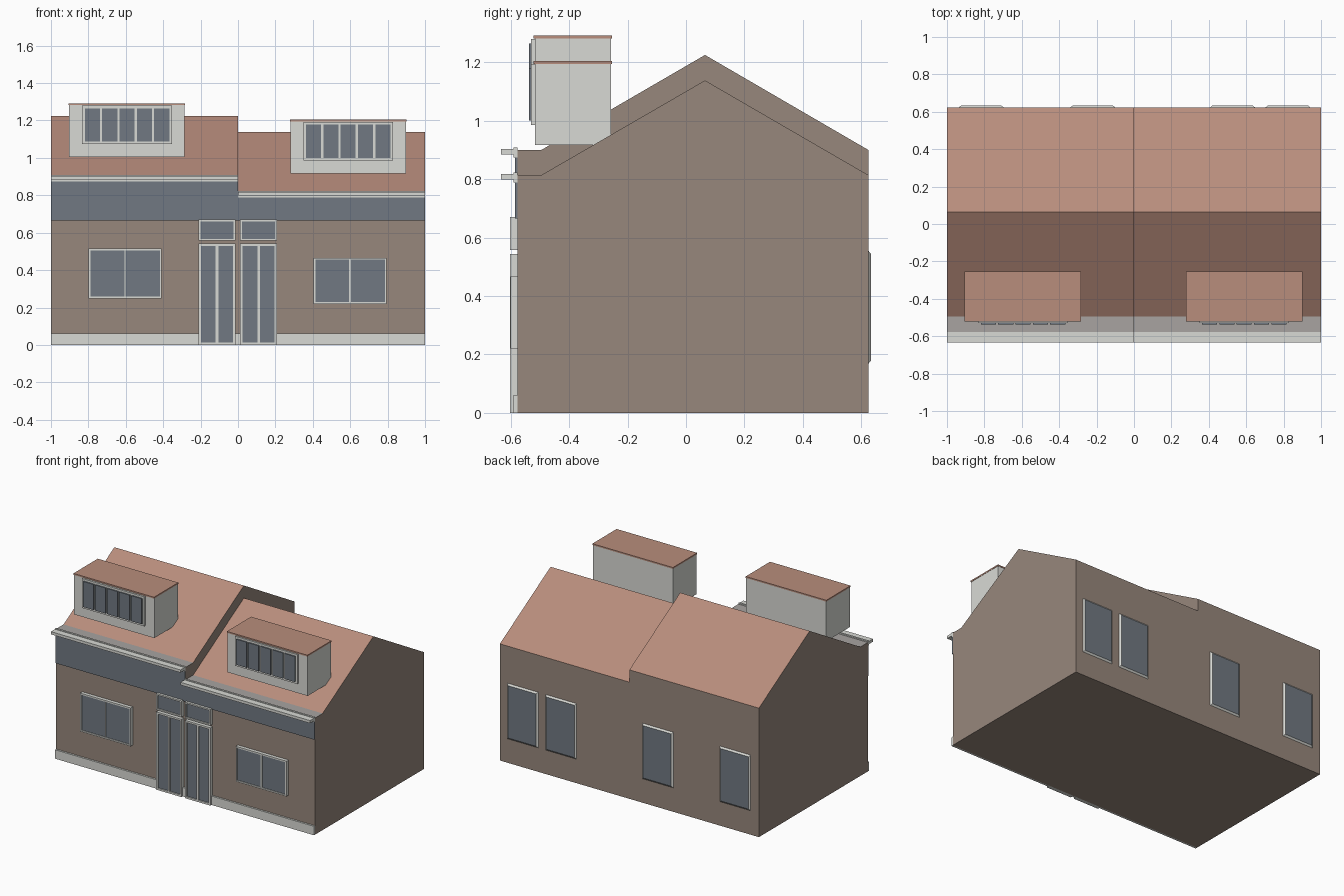
import bpy, bmesh

if "Cube" in bpy.data.objects:
    bpy.data.objects.remove(bpy.data.objects["Cube"])


def linear(c):
    c /= 255
    return c / 12.92 if c <= 0.04045 else ((c + 0.055) / 1.055) ** 2.4


def material(name, r, g, b):
    m = bpy.data.materials.new(name)
    m.diffuse_color = (linear(r), linear(g), linear(b), 1)
    m.use_nodes = True
    m.node_tree.nodes["Principled BSDF"].inputs["Base Color"].default_value = m.diffuse_color
    return m


BRICK = material("brick", 151, 135, 124)
TILE = material("roof tile", 184, 141, 124)
WHITE = material("white trim", 217, 218, 213)
GLASS = material("slate blue", 113, 121, 130)
LEAD = material("grey lead", 168, 164, 161)


def finish(name, bm, *mats):
    bmesh.ops.recalc_face_normals(bm, faces=bm.faces)
    mesh = bpy.data.meshes.new(name)
    bm.to_mesh(mesh)
    bm.free()
    for m in mats:
        mesh.materials.append(m)
    ob = bpy.data.objects.new(name, mesh)
    bpy.context.collection.objects.link(ob)
    return ob


def add_box(bm, x0, x1, y0, y1, z0, z1):
    vs = bmesh.ops.create_cube(bm, size=1)["verts"]
    for v in vs:
        v.co = (x0 if v.co.x < 0 else x1, y0 if v.co.y < 0 else y1, z0 if v.co.z < 0 else z1)
    return vs


def box(name, mat, *dims):
    bm = bmesh.new()
    add_box(bm, *dims)
    return finish(name, bm, mat)


def window(name, x0, x1, z0, z1, wall, depth, panes, rim, bar, glass_depth):
    """Frame of bars standing out from a front wall, with glass panes between them."""
    frame, glass = bmesh.new(), bmesh.new()
    y = wall - depth
    add_box(frame, x0, x1, y, wall, z0, z0 + rim)
    add_box(frame, x0, x1, y, wall, z1 - rim, z1)
    add_box(frame, x0, x0 + rim, y, wall, z0 + rim, z1 - rim)
    add_box(frame, x1 - rim, x1, y, wall, z0 + rim, z1 - rim)
    w = (x1 - x0 - 2 * rim - (panes - 1) * bar) / panes
    for i in range(panes):
        a = x0 + rim + i * (w + bar)
        add_box(glass, a, a + w, wall - glass_depth, wall, z0 + rim, z1 - rim)
        if i:
            add_box(frame, a - bar, a, y, wall, z0 + rim, z1 - rim)
    finish(name + "_frame", frame, WHITE)
    finish(name + "_glass", glass, GLASS)


FRONT, BACK, RIDGE = -0.577, 0.624, 0.065


def house(side, x0, x1, eave, ridge):
    # Walls and roof from one gable profile
    profile = [(FRONT, 0), (BACK, 0), (BACK, eave), (RIDGE, ridge), (-0.495, eave), (FRONT, eave)]
    bm = bmesh.new()
    face = bm.faces.new([bm.verts.new((x0, y, z)) for y, z in profile])
    ext = bmesh.ops.extrude_face_region(bm, geom=[face])["geom"]
    bmesh.ops.translate(bm, vec=(x1 - x0, 0, 0),
                        verts=[g for g in ext if isinstance(g, bmesh.types.BMVert)])
    bmesh.ops.recalc_face_normals(bm, faces=bm.faces)
    for f in bm.faces:
        if f.normal.z > 0.99:
            f.material_index = 2
        elif f.normal.z > 0.2:
            f.material_index = 1
    finish(side + "_house", bm, BRICK, TILE, LEAD)

    # Front band, cornice and plinth
    box(side + "_front_band", GLASS, x0, x1, -0.586, FRONT, 0.665, eave - 0.026)
    box(side + "_cornice_back", WHITE, x0, x1, -0.59, FRONT, eave - 0.026, eave + 0.008)
    box(side + "_cornice", WHITE, x0, x1, -0.634, FRONT, eave - 0.016, eave + 0.003)
    box(side + "_plinth", WHITE, x0, x1, -0.59, FRONT, 0, 0.062)


house("left", -1, 0, 0.9, 1.225)
house("right", 0, 1, 0.814, 1.138)


def dormer(side, x0, x1, z0, z1, wx0, wx1, wz0, wz1):
    box(side + "_dormer", WHITE, x0, x1, -0.516, -0.256, z0, z1 - 0.01)
    box(side + "_dormer_roof", TILE, x0 - 0.002, x1 + 0.002, -0.522, -0.254, z1 - 0.01, z1)
    window(side + "_dormer_window", wx0, wx1, wz0, wz1, -0.516, 0.014, 5, 0.014, 0.012, 0.022)


dormer("left", -0.903, -0.285, 1.004, 1.292, -0.833, -0.353, 1.073, 1.279)
dormer("right", 0.281, 0.899, 0.917, 1.204, 0.349, 0.829, 0.986, 1.192)

# Ground floor windows
window("left_front_window", -0.798, -0.408, 0.248, 0.516, FRONT, 0.024, 2, 0.01, 0.005, 0.018)
window("right_front_window", 0.404, 0.795, 0.22, 0.466, FRONT, 0.024, 2, 0.01, 0.01, 0.018)

# Doors with transom lights
for side, x0, x1 in (("left", -0.21, -0.014), ("right", 0.012, 0.208)):
    window(side + "_door", x0, x1, 0, 0.543, FRONT, 0.026, 2, 0.013, 0.014, 0.018)
    window(side + "_transom", x0, x1, 0.557, 0.671, FRONT, 0.026, 1, 0.01, 0, 0.018)

# Back windows: bevelled white rim around a glass face
for i, x in enumerate((-0.817, -0.22, 0.527, 0.823)):
    bm = bmesh.new()
    for v in add_box(bm, x - 0.122, x + 0.122, BACK - 0.002, 0.633, 0.165, 0.558):
        if v.co.y > BACK:
            v.co.x += 0.014 if v.co.x < x else -0.014
            v.co.z += 0.014 if v.co.z < 0.3 else -0.014
    bm.normal_update()
    for f in bm.faces:
        f.material_index = 1 if f.normal.y > 0.9 else 0
    finish("back_window_%d" % (i + 1), bm, WHITE, GLASS)
